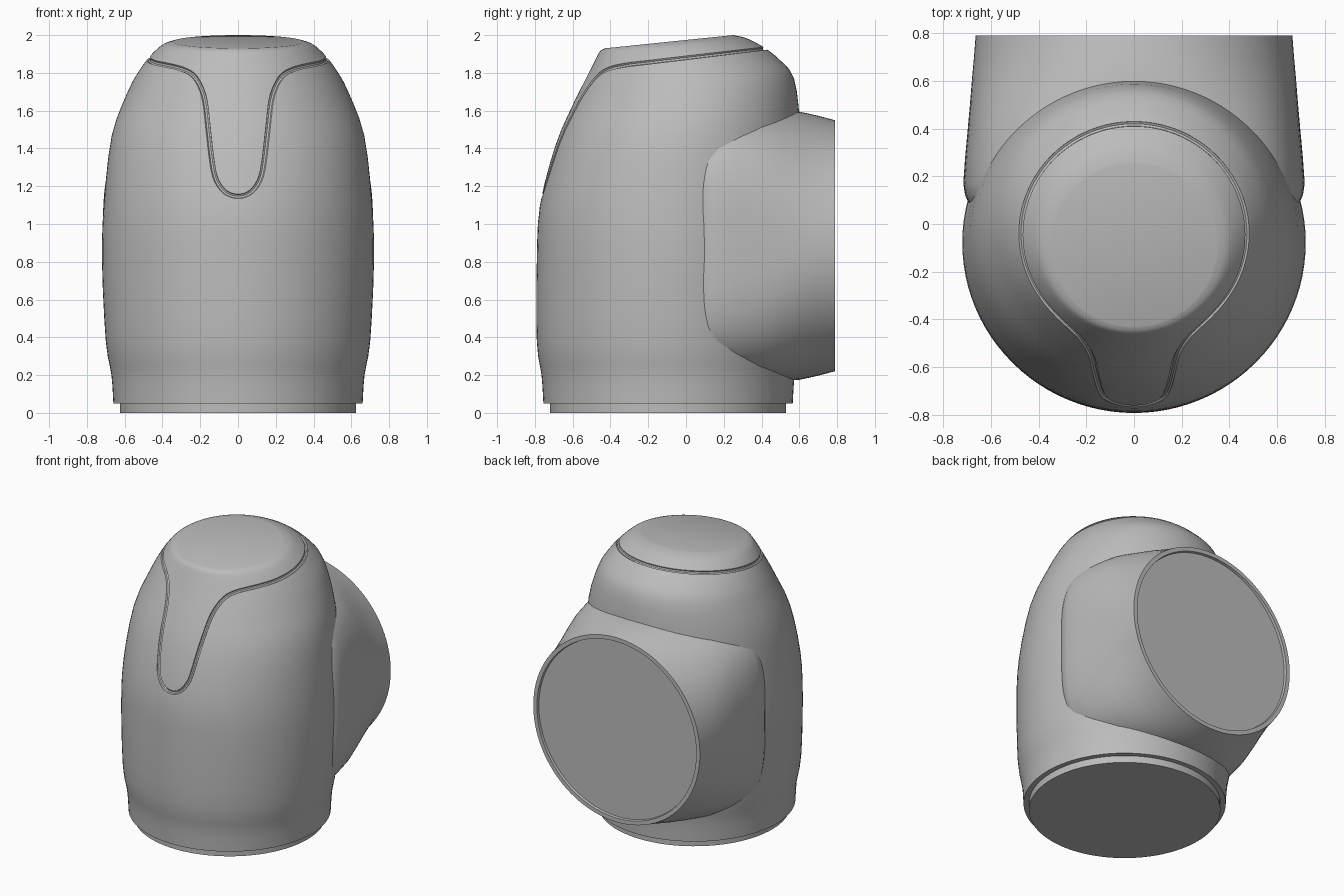
import bpy, bmesh, math
from mathutils import Vector
from mathutils.bvhtree import BVHTree

cube = bpy.data.objects.get("Cube")
if cube:
    bpy.data.objects.remove(cube, do_unlink=True)

grey = bpy.data.materials.new("plain_grey")
grey.use_nodes = True
grey.diffuse_color = (0.5, 0.5, 0.5, 1)
grey.node_tree.nodes["Principled BSDF"].inputs["Base Color"].default_value = (0.5, 0.5, 0.5, 1)
SIDES = 96


def spline(pts, steps, closed=False):
    """Smooth run of tuples through the given tuples."""
    n, out = len(pts), []
    for i in range(n if closed else n - 1):
        pick = (lambda k: pts[k % n]) if closed else (lambda k: pts[min(max(k, 0), n - 1)])
        a, b, c, d = (pick(i + k) for k in (-1, 0, 1, 2))
        for s in range(steps):
            t = s / steps
            out.append(tuple(q + t / 2 * (r - p + t * (2*p - 5*q + 4*r - w + t * (3*(q - r) + w - p)))
                             for p, q, r, w in zip(a, b, c, d)))
    return out if closed else out + [pts[-1]]


def loft(name, rings):
    """Closed skin over a stack of equal rings."""
    bm = bmesh.new()
    rows = [[bm.verts.new(p) for p in ring] for ring in rings]
    for lo, hi in zip(rows, rows[1:]):
        for i in range(SIDES):
            j = (i + 1) % SIDES
            bm.faces.new((lo[i], lo[j], hi[j], hi[i]))
    bm.faces.new(rows[0][::-1])
    bm.faces.new(rows[-1])
    bmesh.ops.recalc_face_normals(bm, faces=bm.faces)
    mesh = bpy.data.meshes.new(name)
    bm.to_mesh(mesh)
    bm.free()
    mesh.materials.append(grey)
    obj = bpy.data.objects.new(name, mesh)
    bpy.context.collection.objects.link(obj)
    return obj


def activate(obj):
    bpy.ops.object.select_all(action='DESELECT')
    obj.select_set(True)
    bpy.context.view_layer.objects.active = obj


def smooth(obj):
    activate(obj)
    bpy.ops.object.shade_smooth_by_angle(angle=math.radians(30))


def tilted(ring, a):
    """Point of a tilted body ring at angle a from the front."""
    zf, yf, zb, yb, r = ring
    k = (1 - math.cos(a)) / 2
    return (r * math.sin(a), yf + (yb - yf) * k, zf + (zb - zf) * k)


# body: front z, front y, back z, back y, half width
foot = [(0, -.72, 0, .53, .625), (.05, -.72, .05, .53, .625)]
seam = (1.82, -.505, 1.93, .42, .475)
shell = [(.05, -.755, .05, .565, .66), (.2, -.765, .2, .575, .67), (.38, -.79, .38, .60, .70),
         (.8, -.79, .8, .63, .72), (1.1, -.773, 1.12, .63, .71), (1.42, -.69, 1.52, .605, .668),
         (1.63, -.60, 1.77, .572, .583), (1.74, -.545, 1.87, .495, .526), seam,
         (1.88, -.475, 1.962, .365, .432), (1.915, -.455, 1.987, .31, .392),
         (1.93, -.43, 2.0, .25, .345)]
angles = [2 * math.pi * i / SIDES for i in range(SIDES)]
body = loft("body", [[tilted(r, a) for a in angles] for r in foot + spline(shell, 3)])

# seam groove round the cap and its front tongue
bm = bmesh.new()
bm.from_mesh(body.data)
tree = BVHTree.FromBMesh(bm)
bm.free()
tongue = [(.30, 1.822), (.24, 1.79), (.20, 1.73), (.175, 1.65), (.16, 1.52),
          (.142, 1.36), (.122, 1.25), (.085, 1.185), (.045, 1.156)]


def on_front(x, z):
    return tuple(tree.ray_cast(Vector((x, -2, z)), Vector((0, 1, 0)))[0])


half = [on_front(x, z) for x, z in tongue]
ring = [tilted(seam, math.radians(d)) for d in range(54, 307, 12)]
path = [on_front(0, 1.147)] + half[::-1] + ring + [(-x, y, z) for x, y, z in half]
path = spline(path, 3, closed=True)

curve = bpy.data.curves.new("seam_cutter", 'CURVE')
curve.dimensions = '3D'
curve.bevel_depth = .013
curve.bevel_resolution = 2
line = curve.splines.new('POLY')
line.points.add(len(path) - 1)
for p, co in zip(line.points, path):
    p.co = (*co, 1)
line.use_cyclic_u = True
cutter = bpy.data.objects.new("seam_cutter", curve)
bpy.context.collection.objects.link(cutter)
activate(cutter)
bpy.ops.object.convert(target='MESH')
cutter = bpy.context.view_layer.objects.active

cut = body.modifiers.new("seam", 'BOOLEAN')
cut.operation = 'DIFFERENCE'
cut.solver = 'EXACT'
cut.object = cutter
activate(body)
bpy.ops.object.modifier_apply(modifier="seam")
bpy.data.objects.remove(cutter, do_unlink=True)
smooth(body)

# rear branch: y, half width, half height, squareness
AXIS_Z = .885
branch = [(.03, .64, .65, 3.6), (.08, .69, .69, 3.6), (.12, .708, .705, 3.6), (.17, .716, .715, 3.5),
          (.28, .708, .72, 3.3), (.4, .697, .72, 3.0), (.5, .688, .717, 2.6), (.6, .68, .71, 2.25),
          (.7, .671, .688, 2.05), (.79, .664, .664, 2),
          (.79, .635, .635, 2), (.772, .632, .632, 2)]


def squared(y, w, h, n):
    def power(v):
        return math.copysign(abs(v) ** (2 / n), v)
    return [(w * power(math.cos(a)), y, AXIS_Z + h * power(math.sin(a))) for a in angles]


smooth(loft("rear_branch", [squared(*s) for s in branch]))
